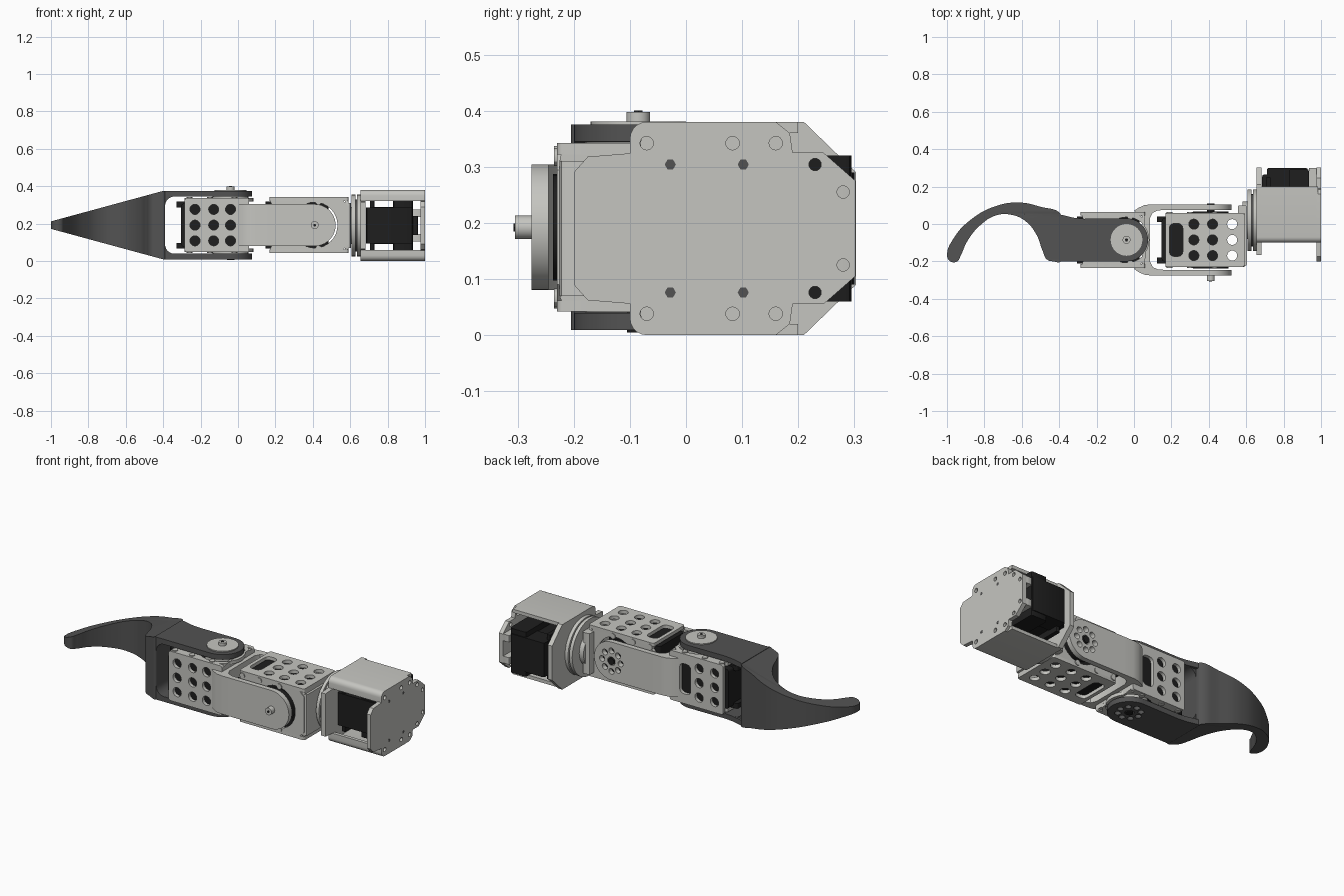
import bpy, bmesh, math
from mathutils import Matrix, Vector

if "Cube" in bpy.data.objects:
    bpy.data.objects.remove(bpy.data.objects["Cube"])


def material(name, rgb):
    m = bpy.data.materials.new(name)
    m.use_nodes = True
    m.diffuse_color = (*rgb, 1)
    m.node_tree.nodes["Principled BSDF"].inputs["Base Color"].default_value = (*rgb, 1)
    return m


METAL = material("light grey metal", (0.56, 0.56, 0.53))
DARK = material("dark grey plastic", (0.085, 0.085, 0.085))
BLACK = material("black plastic", (0.013, 0.013, 0.013))

YC, ZC = -0.085, 0.192           # centre line of the arm
CENTRE = {"y": YC, "z": ZC}
UV = {"x": ((0, 1, 0), (0, 0, 1)), "y": ((1, 0, 0), (0, 0, 1)), "z": ((1, 0, 0), (0, 1, 0))}


def plate(name, loops, axis, lo, hi, mat, smooth_path=False):
    """Extrude an outline (first loop) with holes (other loops) along an axis."""
    curve = bpy.data.curves.new(name, "CURVE")
    curve.dimensions, curve.fill_mode = "2D", "BOTH"
    curve.extrude = (hi - lo) / 2
    for pts in loops:
        sp = curve.splines.new("BEZIER" if smooth_path else "POLY")
        if smooth_path:
            sp.bezier_points.add(len(pts) - 1)
            for bp, p in zip(sp.bezier_points, pts):
                bp.co = (*p, 0)
                bp.handle_left_type = bp.handle_right_type = "AUTO"
        else:
            sp.points.add(len(pts) - 1)
            for sq, p in zip(sp.points, pts):
                sq.co = (*p, 0, 1)
        sp.use_cyclic_u = True
    tmp = bpy.data.objects.new(name, curve)
    bpy.context.collection.objects.link(tmp)
    bpy.context.view_layer.update()
    mesh = bpy.data.meshes.new_from_object(tmp)
    bpy.data.objects.remove(tmp)
    bpy.data.curves.remove(curve)
    u, v = (Vector(a) for a in UV[axis])
    rot = Matrix((u, v, u.cross(v))).transposed().to_4x4()
    shift = Vector([(lo + hi) / 2 if a == axis else 0 for a in "xyz"])
    mesh.transform(Matrix.Translation(shift) @ rot)
    bm = bmesh.new()
    bm.from_mesh(mesh)
    bmesh.ops.remove_doubles(bm, verts=bm.verts, dist=1e-5)
    bmesh.ops.recalc_face_normals(bm, faces=bm.faces)
    bm.to_mesh(mesh)
    bm.free()
    mesh.materials.clear()
    mesh.materials.append(mat)
    mesh.polygons.foreach_set("use_smooth", [True] * len(mesh.polygons))
    mesh.set_sharp_from_angle(angle=math.radians(30))
    ob = bpy.data.objects.new(name, mesh)
    bpy.context.collection.objects.link(ob)
    return ob


def arc(cx, cy, r, a0, a1, n):
    return [(cx + r * math.cos(math.radians(a0 + (a1 - a0) * i / n)),
             cy + r * math.sin(math.radians(a0 + (a1 - a0) * i / n))) for i in range(n + 1)]


def ring(cx, cy, r, n=24):
    return arc(cx, cy, r, 0, 360, n)[:-1]


def rrect(x0, y0, x1, y1, r, n=5):
    corners = [(x1 - r, y1 - r), (x0 + r, y1 - r), (x0 + r, y0 + r), (x1 - r, y0 + r)]
    return [p for i, c in enumerate(corners) for p in arc(*c, r, 90 * i, 90 * i + 90, n)]


def box(name, x, y, z, mat, r=0.006):
    return plate(name, [rrect(x[0], y[0], x[1], y[1], r, 2)], "z", z[0], z[1], mat)


def mirror_v(half, c):
    """Close a half outline by reflecting it across v = c."""
    return [(u, c + v) for u, v in half] + [(u, c - v) for u, v in reversed(half)]


def span(c, side, near, far):
    return sorted((c + side * near, c + side * far))


def rosette(px, c):
    return [ring(px + 0.06 * math.cos(k * math.pi / 4), c + 0.06 * math.sin(k * math.pi / 4), 0.017, 16)
            for k in range(8)] + [ring(px, c, 0.025)]


def servo_link(name, x0, x1, px, pa, sa, servo_end, patterns):
    """Perforated servo housing: plates face axis pa, pivot runs along axis sa."""
    cp, cs = CENTRE[pa], CENTRE[sa]
    for side, (slot, cols) in zip((-1, 1), patterns):
        holes = [ring(x, cs + dv, 0.027, 20) for x in cols for dv in (-0.084, 0, 0.084)]
        if slot is not None:
            holes.append(rrect(slot - 0.036, cs - 0.088, slot + 0.036, cs + 0.088, 0.025, 3))
        plate(name + "_hole_plate", [rrect(x0, cs - 0.145, x1, cs + 0.145, 0.012)] + holes,
              pa, *span(cp, side, 0.13, 0.15), METAL)
        outline = rrect(x0, cp - 0.132, x1, cp + 0.132, 0.03, 1)
        plate(name + "_side_plate", [outline, ring(px, cp, 0.122, 32)],
              sa, *span(cs, side, 0.125, 0.145), METAL)
        for dx in (-0.22, -0.11, 0.02):
            for dv in (-0.125, 0.125):
                plate(name + "_screw", [ring(px + dx, cp + dv, 0.016, 12)],
                      sa, *span(cs, side, 0.12, 0.15), METAL)
        plate(name + "_horn", [ring(px, cp, 0.095, 32)], sa, *span(cs, side, 0.1, 0.152),
              METAL if sa == "z" else BLACK)
        plate(name + "_servo_tab", [rrect(x0 - 0.045, cp - 0.08, x0 + 0.03, cp + 0.08, 0.01)],
              sa, *span(cs, side, 0.095, 0.125), BLACK)
    plate(name + "_end_plate", [rrect(YC - 0.14, ZC - 0.14, YC + 0.14, ZC + 0.14, 0.02)],
          "x", x1 - 0.018, x1, METAL)
    plate(name + "_servo", [rrect(x0 - 0.02, cs - 0.115, servo_end, cs + 0.115, 0.015)],
          pa, cp - 0.125, cp + 0.125, BLACK)


# Two servo housings, the first turned a quarter turn from the second
P1, P2 = -0.04, 0.41
near_cols = (-0.23, -0.13)
far_cols = (0.32, 0.42, 0.525)
servo_link("front_link", -0.285, 0.06, P1, "y", "z", 0.03,
           [(None, near_cols + (P1,)), (P1, near_cols)])
servo_link("rear_link", 0.168, 0.59, P2, "z", "y", 0.485, [(0.225, far_cols)] * 2)

# Fork joining the front link to the rear pivot
fork = [(0.16, 0.16), (0.125, 0.157), (0.1, 0.145), (0.085, 0.115)]
outer = [(0.05, 0.12), (0.0, 0.155), (0.025, 0.172), (0.055, 0.186), (0.09, 0.19), (0.16, 0.19)]
half_low = [(x, YC - v) for x, v in outer]
plate("fork_base", [[(x, YC + v) for x, v in fork] + [(x, YC - v) for x, v in reversed(fork)]
                    + half_low[::-1] + [(x, YC + v) for x, v in outer]],
      "z", ZC - 0.112, ZC + 0.112, METAL)
for side in (-1, 1):
    arm = arc(P2, ZC, 0.112, -90, 90, 20) + [(0.15, ZC + 0.112), (0.15, ZC - 0.112)]
    plate("fork_arm", [arm] + (rosette(P2, ZC) if side > 0 else []),
          "y", *span(YC, side, 0.16, 0.19), METAL)
plate("fork_pivot_bolt", [ring(P2, ZC, 0.021)], "y", YC - 0.22, YC - 0.18, METAL)
plate("fork_pivot_socket", [ring(P2, ZC, 0.008, 6)], "y", YC - 0.222, YC - 0.215, BLACK)
plate("fork_rear_bolt", [ring(P2, ZC, 0.02)], "y", YC + 0.14, YC + 0.195, BLACK)

# Hooked finger tip: curled outline, tapered in height towards the point
hook = [(-0.39, 0.05), (-0.5, 0.092), (-0.62, 0.115), (-0.75, 0.092), (-0.87, 0.025),
        (-0.96, -0.07), (-0.999, -0.17), (-0.985, -0.198), (-0.945, -0.2), (-0.927, -0.17),
        (-0.89, -0.09), (-0.82, -0.005), (-0.74, 0.045), (-0.66, 0.05), (-0.58, 0.015),
        (-0.52, -0.06), (-0.49, -0.14), (-0.465, -0.19), (-0.43, -0.2), (-0.39, -0.2)]
finger = plate("finger_hook", [hook], "z", -1, 1, DARK, smooth_path=True)
for v in finger.data.vertices:
    t = min(1, max(0, (v.co.x + 1) / 0.6))
    v.co.z = ZC + v.co.z * (0.02 + 0.163 * t)
    v.co.x = max(-1, min(v.co.x, -0.39))
finger.data.update()

# Finger fork: rounded inside corners and two arms around the front link
for side in (-1, 1):
    fillet = [(-0.34 + 0.05 * math.cos(a), 0.103 + 0.05 * math.sin(a))
              for a in (math.pi / 2 + k * math.pi / 12 for k in range(7))]
    plate("finger_fillet", [[(x, ZC + side * v) for x, v in fillet + [(-0.395, 0.103), (-0.395, 0.155)]]],
          "y", YC - 0.115, YC + 0.115, DARK)
    arm = arc(P1, YC, 0.115, -90, 90, 20) + [(-0.27, 0.028), (-0.32, 0.033), (-0.4, 0.052), (-0.4, -0.2)]
    plate("finger_arm", [arm] + (rosette(P1, YC) if side < 0 else []),
          "z", *span(ZC, side, 0.153, 0.183), DARK)
plate("finger_washer", [ring(P1, YC, 0.085, 32)], "z", ZC + 0.18, ZC + 0.189, METAL)
plate("finger_pivot_bolt", [ring(P1, YC, 0.021)], "z", ZC + 0.18, ZC + 0.206, METAL)
plate("finger_bolt_socket", [ring(P1, YC, 0.009, 6)], "z", ZC + 0.2, ZC + 0.208, BLACK)
plate("finger_lower_bolt", [ring(P1, YC, 0.02)], "z", ZC - 0.187, ZC - 0.14, BLACK)

# Rotary coupling between the rear link and the base
MC = 0.19
plate("coupling_hub", [ring(0.02, MC, 0.1, 32)], "x", 0.58, 0.61, METAL)
box("coupling_bracket", (0.555, 0.603), (YC - 0.14, 0.1), (MC - 0.12, MC + 0.12), METAL, 0.01)
plate("coupling_disc", [ring(0.02, MC, 0.165, 48)], "x", 0.608, 0.627, METAL)
plate("coupling_core", [ring(0.02, MC, 0.14, 32)], "x", 0.62, 0.638, DARK)
plate("coupling_rim", [ring(0.02, MC, 0.165, 48)], "x", 0.635, 0.657, METAL)

# Base housing: flange, drilled end plate, and two lipped covers
corner = arc(-0.07, 0.16, 0.03, 180, 90, 5)
flange = [(-0.165, 0.125), (-0.1, 0.13)] + corner + [(0.21, 0.19), (0.303, 0.1)]
plate("base_flange", [mirror_v(flange, MC)], "x", 0.655, 0.683, METAL)
end = ([(-0.2, 0.1), (-0.175, 0.128), (-0.1, 0.134)] + corner
       + [(0.16, 0.19), (0.185, 0.17), (0.19, 0.135), (0.245, 0.135), (0.302, 0.085)])
drill = [ring(y, MC + s * v, r, 16) for s in (-1, 1) for y, v, r in
         [(-0.07, 0.152, 0.012), (0.083, 0.152, 0.012), (0.16, 0.152, 0.012),
          (0.23, 0.114, 0.011), (0.28, 0.065, 0.011)]]
plate("base_end_plate", [mirror_v(end, MC)] + drill, "x", 0.975, 1.0, METAL)
for side in (-1, 1):
    cover = corner + [(0.2, 0.19), (0.2, 0.17)] + arc(-0.065, 0.155, 0.015, 90, 180, 4) \
        + [(-0.08, 0.13), (-0.1, 0.13)]
    plate("base_cover", [[(y, MC + side * v) for y, v in cover]], "x", 0.66, 0.985, METAL)
    for y in (-0.028, 0.102):
        plate("base_screw", [ring(y, MC + side * 0.114, 0.01, 6)], "x", 0.99, 1.0005, DARK)
    box("base_clip", (0.935, 0.98), (0.2, 0.3), span(MC, side, 0.045, 0.085), METAL)
    box("base_servo_tab", (0.705, 0.73), (-0.05, 0.25), span(MC, side, 0.08, 0.13), BLACK)

# Base servo motor
box("base_servo", (0.685, 0.935), (-0.06, 0.265), (MC - 0.095, MC + 0.095), BLACK, 0.012)
box("base_servo_gearbox", (0.83, 0.935), (-0.05, 0.295), (MC - 0.13, MC + 0.13), BLACK, 0.012)
box("base_servo_back", (0.71, 0.93), (0.19, 0.3), (MC - 0.1, MC + 0.1), BLACK, 0.012)
box("base_servo_cap", (0.93, 0.962), (-0.04, 0.2), (MC - 0.05, MC + 0.05), BLACK)
